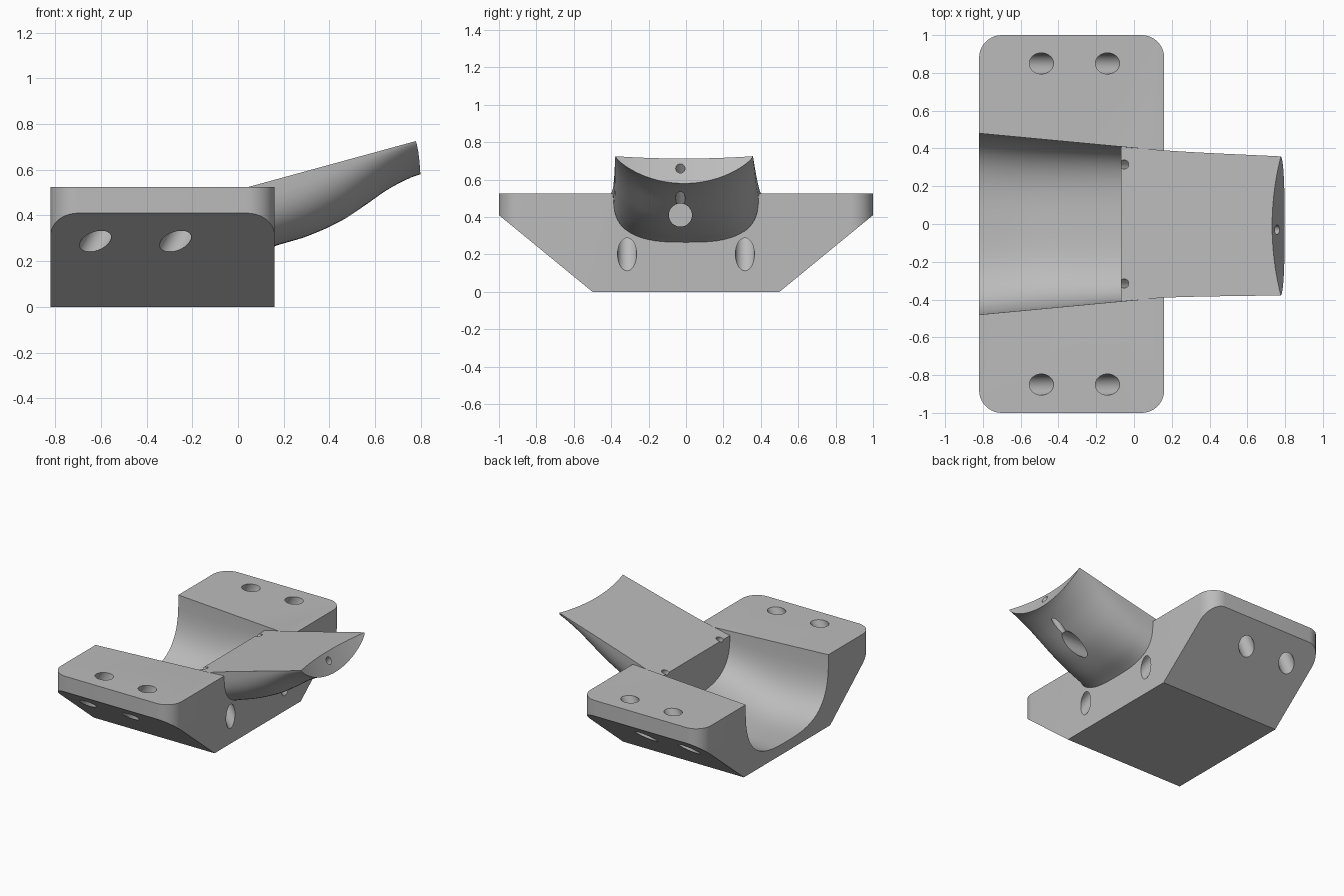
import bpy, bmesh, math
from mathutils import Vector

cube = bpy.data.objects.get("Cube")
if cube:
    bpy.data.objects.remove(cube, do_unlink=True)

grey = bpy.data.materials.new("plain_grey")
grey.use_nodes = True
colour = (0.5, 0.5, 0.5, 1)
grey.diffuse_color = colour
grey.node_tree.nodes["Principled BSDF"].inputs["Base Color"].default_value = colour


def make(name, bm):
    bmesh.ops.recalc_face_normals(bm, faces=bm.faces)
    mesh = bpy.data.meshes.new(name)
    bm.to_mesh(mesh)
    bm.free()
    ob = bpy.data.objects.new(name, mesh)
    bpy.context.collection.objects.link(ob)
    mesh.materials.append(grey)
    return ob


def loft(name, rings):
    """Skin closed rings of equal length and cap both ends."""
    bm = bmesh.new()
    loops = [[bm.verts.new(p) for p in ring] for ring in rings]
    n = len(loops[0])
    for a, b in zip(loops, loops[1:]):
        for i in range(n):
            j = (i + 1) % n
            bm.faces.new((a[i], a[j], b[j], b[i]))
    bm.faces.new(loops[0])
    bm.faces.new(loops[-1])
    return make(name, bm)


def rod(name, start, end, radius, sides=40):
    start, end = Vector(start), Vector(end)
    bm = bmesh.new()
    bmesh.ops.create_cone(bm, cap_ends=True, segments=sides, radius1=radius,
                          radius2=radius, depth=(end - start).length)
    ob = make(name, bm)
    ob.data.transform((end - start).to_track_quat("Z", "Y").to_matrix().to_4x4())
    ob.location = (start + end) / 2
    return ob


def combine(target, tool, operation="DIFFERENCE"):
    """Apply a boolean and discard the tool."""
    tool.hide_render = True
    mod = target.modifiers.new("cut", "BOOLEAN")
    mod.operation, mod.solver, mod.object = operation, "EXACT", tool
    bpy.context.view_layer.objects.active = target
    bpy.ops.object.modifier_apply(modifier=mod.name)
    bpy.data.objects.remove(tool, do_unlink=True)


def smooth(keys, x):
    """Cubic interpolation through (x, value) keys."""
    def slope(i):
        a, b = keys[max(i - 1, 0)], keys[min(i + 1, len(keys) - 1)]
        return (b[1] - a[1]) / (b[0] - a[0])
    for i in range(len(keys) - 1):
        (x0, v0), (x1, v1) = keys[i], keys[i + 1]
        if x <= x1 or i == len(keys) - 2:
            w = x1 - x0
            t = (x - x0) / w
            return ((2*t**3 - 3*t**2 + 1) * v0 + (t**3 - 2*t**2 + t) * w * slope(i)
                    + (3*t**2 - 2*t**3) * v1 + (t**3 - t**2) * w * slope(i + 1))


def bowl(x, half, top, bottom, n, m, centre=0, steps=36):
    """Rounded U section from the left rim to the right rim."""
    pts = []
    for i in range(steps + 1):
        u = -math.cos(math.pi * i / steps)
        drop = max(0, 1 - abs(u) ** n) ** (1 / m)
        pts.append((x, centre + half * u, top - (top - bottom) * drop))
    return pts


def spread(a, b, count):
    return [a + (b - a) * i / count for i in range(count + 1)]


# Base block: bevelled keel profile with rounded plan corners
LEFT, RIGHT, TOP = -0.82, 0.16, 0.525
profile = [(-0.5, 0), (0.5, 0), (1, 0.41), (1, TOP), (-1, TOP), (-1, 0.41)]
base = loft("mount_base", [[(x, y, z) for y, z in profile] for x in (LEFT, RIGHT)])
R = 0.12
plan = []
for k, (cx, cy) in enumerate([(RIGHT - R, 1 - R), (LEFT + R, 1 - R),
                              (LEFT + R, R - 1), (RIGHT - R, R - 1)]):
    for a in spread(k * math.pi / 2, (k + 1) * math.pi / 2, 10):
        plan.append((cx + R * math.cos(a), cy + R * math.sin(a)))
combine(base, loft("plan_outline", [[(x, y, z) for x, y in plan] for z in (-0.2, 0.8)]),
        "INTERSECT")

# Tapered trough through the block
floor = [(-0.9, 0.075), (-0.5, 0.085), (-0.1, 0.19), (0.2, 0.28)]
rings = []
for x in spread(-0.9, 0.2, 24):
    half = 0.48 - 0.094 * (x - LEFT)
    rings.append(bowl(x, half, TOP, smooth(floor, x), 3, 3)
                 + [(x, half, 0.8), (x, -half, 0.8)])
combine(base, loft("trough_cutter", rings))

# Sloping rest that grows out of the trough
under = [(-0.07, 0.17), (0.16, 0.265), (0.3, 0.308), (0.45, 0.375), (0.55, 0.44),
         (0.65, 0.51), (0.75, 0.563), (0.82, 0.585), (1, 0.62)]
width = [(-0.07, 0.415), (0.16, 0.39), (0.8, 0.367), (1, 0.36)]
rings = []
for x in spread(-0.07, 1, 36):
    t = min(max((x - 0.16) / 0.62, 0), 1)
    rings.append(bowl(x, smooth(width, x), 0.512 + 0.274 * x, smooth(under, x),
                      3 - t, 3 - 1.7 * t, -0.01 * t))
rest = loft("sloping_rest", rings)

# Hollow curved end of the rest
axis = Vector((0.06, 0, -0.12))
hub = Vector((0.737 + 1.63, -0.01, 0.705))
combine(rest, rod("end_cutter", hub - axis * 9, hub + axis * 9, 1.46, 160))
combine(base, rest, "UNION")

# Tilted fixing holes through both flanges
for x in (-0.49, -0.14):
    for y in (-0.85, 0.85):
        combine(base, rod("flange_hole", (x + 0.135, y, 0.765), (x - 0.27, y, 0.045), 0.056))

# Stepped cord holes from the end face up to the rest
for side in (-1, 1):
    y = 0.315 * side
    combine(base, rod("cord_hole", (0.26, y, 0.06), (0.06, y, 0.34), 0.051))
    combine(base, rod("cord_outlet", (0.08, y, 0.312), (-0.2, y, 0.704), 0.024))

# Cord bore under the rest and its small outlet in the end
combine(base, rod("under_bore", (0.64, -0.03, 0.41), (0.3, -0.03, 0.41), 0.062))
combine(base, rod("end_outlet", (0.58, -0.03, 0.43), (0.82, -0.03, 0.74), 0.025))

# Smooth shading with crisp edges
bpy.ops.object.select_all(action="DESELECT")
base.select_set(True)
bpy.context.view_layer.objects.active = base
bpy.ops.object.shade_smooth_by_angle(angle=math.radians(30))
